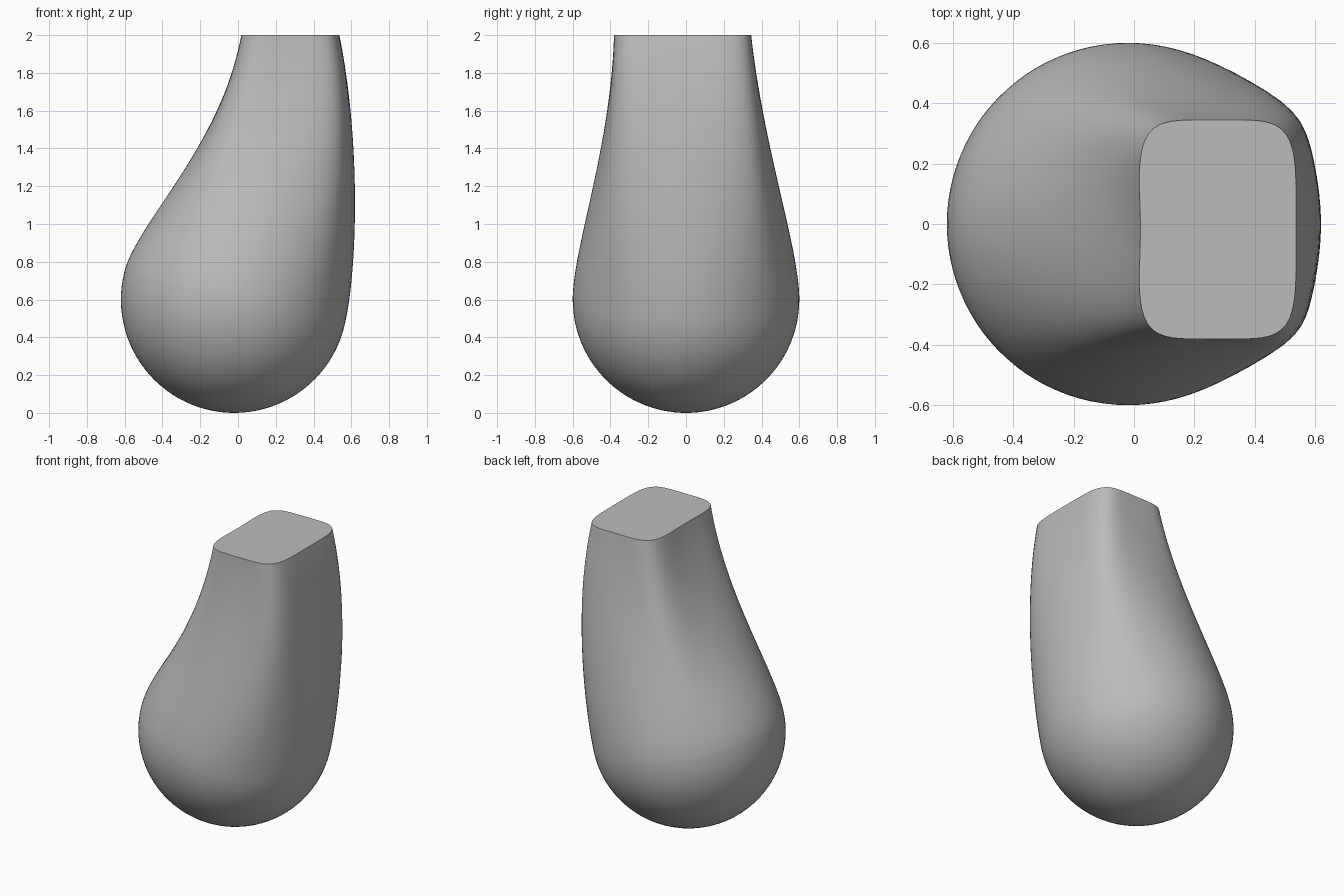
import bpy
import bmesh
from math import sin, cos, pi, radians
from mathutils import Vector, Matrix

cube = bpy.data.objects.get("Cube")
if cube:
    bpy.data.objects.remove(cube, do_unlink=True)

SEGMENTS = 96
RADIUS = 0.6
CENTRE = Vector((-0.02, 0, RADIUS))
TILT = Matrix.Rotation(radians(14.3), 3, 'Y')
AXIS = TILT @ Vector((0, 0, 1))
TOP_CENTRE = Vector((0.275, -0.018, 2))
HALF_X, HALF_Y = 0.262, 0.363

grey = bpy.data.materials.new("plain grey")
grey.use_nodes = True
colour = (0.5, 0.5, 0.5, 1)
grey.diffuse_color = colour
grey.node_tree.nodes["Principled BSDF"].inputs["Base Color"].default_value = colour

angles = [2 * pi * i / SEGMENTS for i in range(SEGMENTS)]


def loft(name, rings, pole=None):
    """Skin closed rings, bottom to top; a pole closes the bottom, else the top is capped."""
    bm = bmesh.new()
    rows = [[bm.verts.new(p) for p in ring] for ring in rings]
    for low, high in zip(rows, rows[1:]):
        for i in range(SEGMENTS):
            j = (i + 1) % SEGMENTS
            bm.faces.new((low[i], low[j], high[j], high[i]))
    if pole is not None:
        tip = bm.verts.new(pole)
        for i in range(SEGMENTS):
            bm.faces.new((tip, rows[0][(i + 1) % SEGMENTS], rows[0][i]))
    else:
        bm.faces.new(rows[-1])
    mesh = bpy.data.meshes.new(name)
    bm.to_mesh(mesh)
    bm.free()
    mesh.materials.append(grey)
    obj = bpy.data.objects.new(name, mesh)
    bpy.context.collection.objects.link(obj)
    bpy.ops.object.select_all(action='DESELECT')
    obj.select_set(True)
    bpy.context.view_layer.objects.active = obj
    bpy.ops.object.shade_smooth_by_angle(angle=radians(35))
    return obj


def bulb_point(a, lat):
    """Point on the tilted sphere at longitude a and latitude lat."""
    return CENTRE + RADIUS * (TILT @ Vector((cos(a) * cos(lat), sin(a) * cos(lat), sin(lat))))


def neck_point(a, t):
    """Curve from the bulb's rim to the rounded rectangle at the top."""
    c, s = cos(a), sin(a)
    r = (abs(c) ** 5 + abs(s) ** 5) ** -0.2
    u, v = c * r, s * r
    # the back and front of the small side bow slightly inwards
    dent = 0.008 * max(0, -c) ** 8
    end = TOP_CENTRE + Vector((HALF_X * u + dent, HALF_Y * v, 0))
    taper = Vector((-0.2 * u, -0.04 - 0.07 * v, 1))
    start = bulb_point(a, 0)
    p1 = start + 0.27 * AXIS
    p2 = end - 0.6 * taper
    w = 1 - t
    return w ** 3 * start + 3 * w * w * t * p1 + 3 * w * t * t * p2 + t ** 3 * end


# Round lower bulb
STEPS = 24
loft("bulb",
     [[bulb_point(a, -pi / 2 * (1 - i / STEPS)) for a in angles] for i in range(1, STEPS + 1)],
     pole=bulb_point(0, -pi / 2))

# Neck blending up to the flat rounded-rectangle end
loft("neck", [[neck_point(a, i / 40) for a in angles] for i in range(41)])
